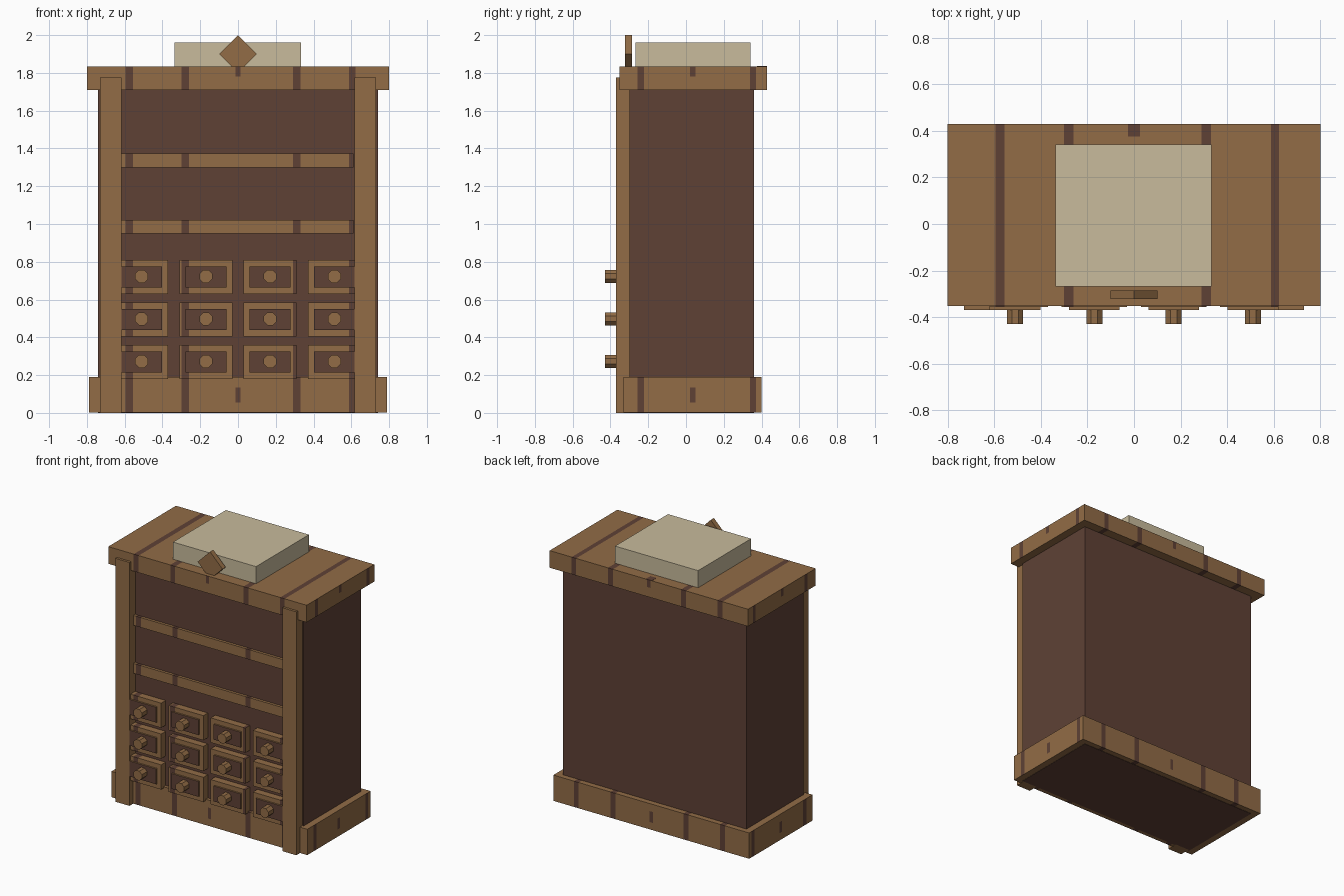
import bpy, bmesh, math
from mathutils import Matrix, Vector

if "Cube" in bpy.data.objects:
    bpy.data.objects.remove(bpy.data.objects["Cube"])


def material(name, rgb):
    m = bpy.data.materials.new(name)
    m.diffuse_color = (*rgb, 1)
    m.use_nodes = True
    m.node_tree.nodes["Principled BSDF"].inputs["Base Color"].default_value = m.diffuse_color
    return m


WOOD = material("light wood", (0.287, 0.150, 0.061))
DARK = material("dark wood", (0.114, 0.053, 0.036))
CREAM = material("cream", (0.578, 0.497, 0.333))

# Grain bands: (centre, half width)
X_BANDS = [(-0.575, 0.02), (-0.28, 0.02), (0.31, 0.02), (0.605, 0.018)]
Y_BANDS = [(-0.24, 0.018), (0.355, 0.016)]


def finish(name, bm, mats):
    me = bpy.data.meshes.new(name)
    bm.to_mesh(me)
    bm.free()
    for m in mats:
        me.materials.append(m)
    ob = bpy.data.objects.new(name, me)
    bpy.context.collection.objects.link(ob)
    return ob


def cube(lo, hi):
    bm = bmesh.new()
    lo, hi = Vector(lo), Vector(hi)
    size = hi - lo
    bmesh.ops.create_cube(bm, size=1, matrix=Matrix.Translation((lo + hi) / 2)
                          @ Matrix.Diagonal((*size, 1)))
    return bm


def box(name, lo, hi, mat):
    return finish(name, cube(lo, hi), [mat])


def cut(bm, axis, value):
    no = [0, 0, 0]
    no[axis] = 1
    co = [0, 0, 0]
    co[axis] = value
    bmesh.ops.bisect_plane(bm, geom=bm.verts[:] + bm.edges[:] + bm.faces[:],
                           plane_co=co, plane_no=no)


def in_band(v, bands):
    return any(abs(v - c) < w for c, w in bands)


def grained_box(name, lo, hi, spot=None):
    """Light box with dark grain bands; spot = (z0, z1) of a short middle mark."""
    bm = cube(lo, hi)
    for axis, bands in ((0, X_BANDS), (1, Y_BANDS)):
        for c, w in bands:
            for v in (c - w, c + w):
                if lo[axis] < v < hi[axis]:
                    cut(bm, axis, v)
    if spot:
        for axis, vals in ((0, (-0.013, 0.013)), (1, (0.02, 0.05)), (2, spot)):
            for v in vals:
                if lo[axis] < v < hi[axis]:
                    cut(bm, axis, v)
    bm.normal_update()
    for f in bm.faces:
        c, n = f.calc_center_median(), f.normal
        if abs(n.x) > 0.5:
            dark = in_band(c.y, Y_BANDS)
            mid = 0.02 < c.y < 0.05
        else:
            dark = in_band(c.x, X_BANDS)
            mid = abs(c.x) < 0.013 and abs(n.y) > 0.5
        if spot and mid and spot[0] < c.z < spot[1]:
            dark = True
        f.material_index = int(dark)
    return finish(name, bm, [WOOD, DARK])


# Cabinet carcass and front panel
box("carcass", (-0.74, -0.30, 0), (0.74, 0.36, 1.72), DARK)
box("front_panel", (-0.612, -0.305, 0.18), (0.612, -0.29, 1.69), DARK)

# Plinth and top slab
grained_box("plinth", (-0.79, -0.33, 0.002), (0.79, 0.40, 0.19), (0.055, 0.135))
grained_box("top_slab", (-0.80, -0.352, 1.71), (0.80, 0.428, 1.835), (1.78, 1.9))

# Short grain mark at the back of the top
box("top_grain_mark", (-0.025, 0.375, 1.83), (0.025, 0.428, 1.836), DARK)

# Front posts
for side, s in (("left", -1), ("right", 1)):
    a, b = sorted((s * 0.617, s * 0.73))
    box(side + "_post", (a, -0.37, 0), (b, -0.29, 1.775), WOOD)

# Shelf rails
for name, z in (("lower_shelf", 0.95), ("upper_shelf", 1.30)):
    grained_box(name, (-0.617, -0.325, z), (0.612, -0.29, z + 0.072))

# Drawers with raised panels and eight-sided knobs
for row, z in enumerate((0.27, 0.495, 0.72)):
    for col, x in enumerate((-0.51, -0.17, 0.17, 0.51)):
        tag = f"_{row + 1}_{col + 1}"
        grained_box("drawer" + tag, (x - 0.14, -0.357, z - 0.09),
                    (x + 0.14, -0.29, z + 0.09))
        bm = cube((x - 0.108, -0.368, z - 0.056), (x + 0.108, -0.35, z + 0.056))
        bm.normal_update()
        for f in bm.faces:
            f.material_index = int(f.normal.y < -0.5)
        finish("drawer_panel" + tag, bm, [WOOD, DARK])
        bm = bmesh.new()
        bmesh.ops.create_cone(
            bm, cap_ends=True, segments=8, radius1=0.037, radius2=0.037, depth=0.07,
            matrix=Matrix.Translation((x, -0.393, z + 0.003))
            @ Matrix.Rotation(math.pi / 2, 4, 'X') @ Matrix.Rotation(math.pi / 8, 4, 'Z'))
        finish("knob" + tag, bm, [WOOD])

# Cream block and diamond ornament on top
box("cream_block", (-0.337, -0.268, 1.83), (0.333, 0.342, 1.96), CREAM)
h = 0.1 / math.sqrt(2)
bm = cube((-h, -0.322, -h), (h, -0.285, h))
bm.transform(Matrix.Translation((0, 0, 1.90)) @ Matrix.Rotation(math.pi / 4, 4, 'Y'))
finish("diamond_ornament", bm, [WOOD])
